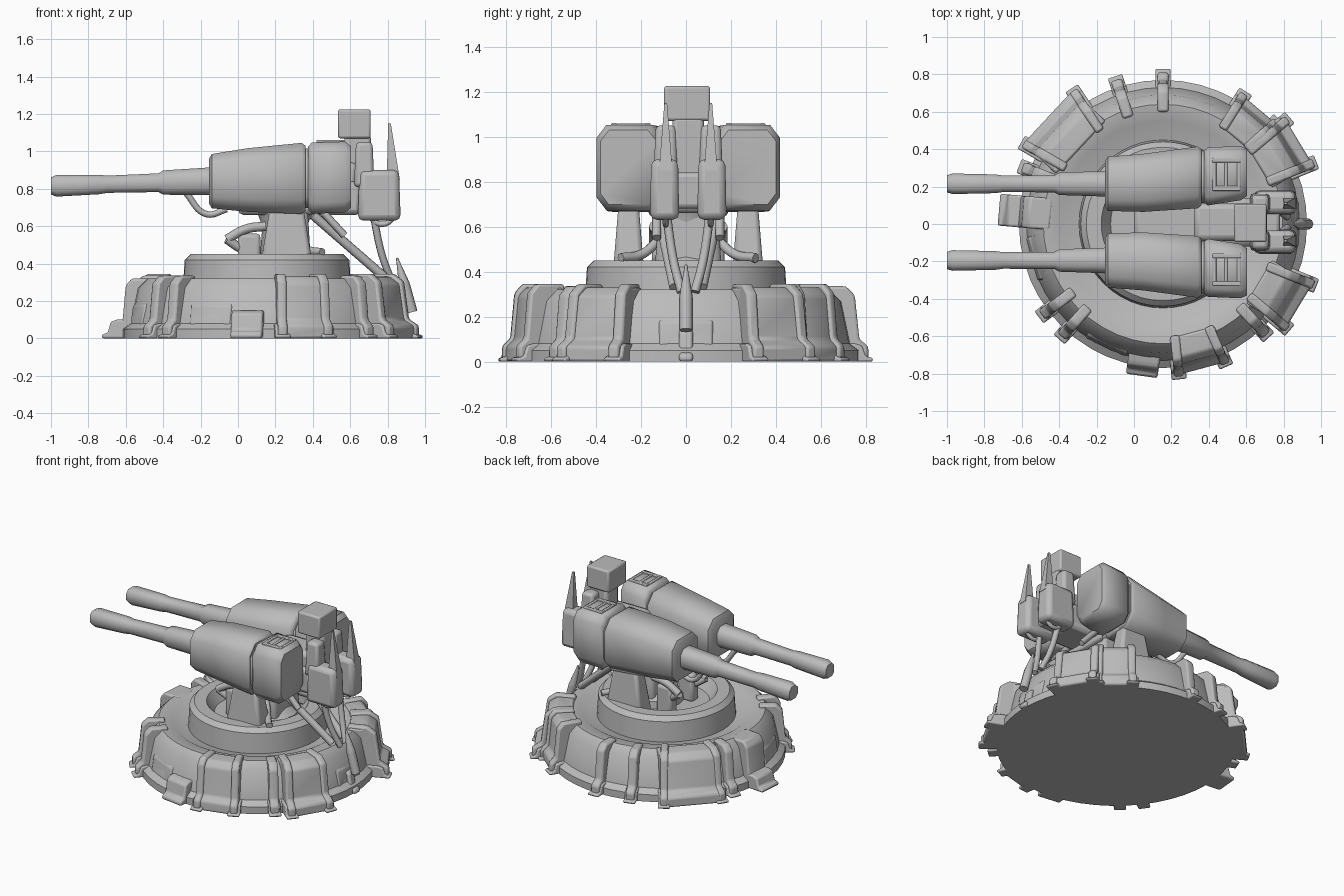
import bpy, bmesh
from math import sin, cos, tan, pi, radians
from mathutils import Vector

default_cube = bpy.data.objects.get("Cube")
if default_cube:
    bpy.data.objects.remove(default_cube)

BASE_X = .155    # base axis
GUN_MID = .01    # mirror plane of the twin guns

grey = bpy.data.materials.new("plain grey")
grey.use_nodes = True
grey.diffuse_color = (.5, .5, .5, 1)
grey.node_tree.nodes["Principled BSDF"].inputs["Base Color"].default_value = grey.diffuse_color


def add_object(name, data):
    data.materials.append(grey)
    part = bpy.data.objects.new(name, data)
    bpy.context.collection.objects.link(part)
    return part


def loft(name, rings, bevel=0, sharp_angle=50):
    """Skin a list of equal rings of points and cap both ends."""
    bm = bmesh.new()
    loops = [[bm.verts.new(point) for point in ring] for ring in rings]
    for lower, upper in zip(loops, loops[1:]):
        for i in range(len(lower)):
            bm.faces.new((lower[i - 1], lower[i], upper[i], upper[i - 1]))
    bm.faces.new(loops[0])
    bm.faces.new(loops[-1])
    bmesh.ops.recalc_face_normals(bm, faces=bm.faces)
    mesh = bpy.data.meshes.new(name)
    bm.to_mesh(mesh)
    bm.free()
    part = add_object(name, mesh)
    if bevel:
        modifier = part.modifiers.new("rounded edges", "BEVEL")
        modifier.width, modifier.segments = bevel, 2
    bpy.ops.object.select_all(action="DESELECT")
    bpy.context.view_layer.objects.active = part
    part.select_set(True)
    bpy.ops.object.shade_smooth_by_angle(angle=radians(sharp_angle))


def lathe(name, profile, center_x, sides=48):
    turns = [2 * pi * i / sides for i in range(sides)]
    rings = [[(center_x + radius * cos(turn), radius * sin(turn), z) for turn in turns]
             for radius, z in profile]
    loft(name, rings, sharp_angle=35)


def box(name, center, size, bevel=.02, taper=1, lean=0):
    """Rounded box; taper shrinks the top and lean shifts it in x."""
    corners = ((-1, -1), (1, -1), (1, 1), (-1, 1))
    middle, half = Vector(center), Vector(size) / 2
    rings = []
    for side, scale, shift in ((-1, 1, 0), (1, taper, lean)):
        rings.append([middle + Vector((u * half.x * scale + shift, v * half.y * scale, side * half.z))
                      for u, v in corners])
    loft(name, rings, bevel)


def radial_block(name, degrees, width, reach, top, slope=.08):
    """Stepped block against the round wall; slope is how far its top leans in."""
    step, inner = top / 5, .6
    outline = [(inner, 0), (reach, 0), (reach, step), (reach - slope * .4, step * 1.5),
               (reach - slope * .6, top - step * .6), (reach - slope, top), (inner, top)]
    outward = Vector((cos(radians(degrees)), sin(radians(degrees)), 0))
    sideways = Vector((-outward.y, outward.x, 0)) * width / 2
    axis = Vector((BASE_X, 0, 0))
    rings = [[axis + outward * r + sideways * side + Vector((0, 0, z)) for r, z in outline]
             for side in (-1, 1)]
    loft(name, rings, bevel=.012)


def gun_part(name, side, sections, chamfer=.4):
    """Loft chamfered rectangles (x, half width, half height) along the gun axis."""
    rings = []
    for x, wide, high in sections:
        y = GUN_MID + side * (.205 + .1 * max(x, 0))
        z = .845 + .03 * x
        near, low = wide * (1 - chamfer), high * (1 - chamfer)
        outline = ((-near, -high), (near, -high), (wide, -low), (wide, low),
                   (near, high), (-near, high), (-wide, low), (-wide, -low))
        rings.append([(x, y + u, z + v) for u, v in outline])
    loft(name, rings)


def hose(name, start, end, radius, sag=.05, tip=1):
    """Smooth hose hanging between two points."""
    start, end = Vector(start), Vector(end)
    middle = (start + end) / 2 - Vector((0, 0, sag))
    curve = bpy.data.curves.new(name, "CURVE")
    curve.dimensions = "3D"
    curve.bevel_depth, curve.bevel_resolution, curve.use_fill_caps = radius, 2, True
    spline = curve.splines.new("BEZIER")
    spline.bezier_points.add(2)
    for point, place, scale in zip(spline.bezier_points, (start, middle, end), (1, 1, tip)):
        point.co, point.radius = place, scale
        point.handle_left_type = point.handle_right_type = "AUTO"
    add_object(name, curve)


# Round base with flange and sloped wall, then the raised turntable ring
lathe("base", [(.77, 0), (.77, .05), (.73, .08), (.69, .27), (.64, .32), (.55, .31), (.5, .28)], BASE_X)
lathe("turntable_ring", [(.45, .27), (.44, .42), (.41, .45), (.33, .45), (.28, .37)], BASE_X)

# Wide armour blocks around the wall, each flanked by two footed ribs
for degrees, half_angle, reach in ((31, 9, .85), (50, 8, .8), (137, 13, .84), (285, 9, .8), (329, 9, .85)):
    slope = reach - .71
    radial_block("armour_block", degrees, 2 * reach * tan(radians(half_angle)), reach, .33, slope)
    for side in (-1, 1):
        edge = degrees + side * half_angle
        radial_block("armour_rib", edge, .05, reach + .02, .345, slope)
        radial_block("rib_foot", edge, .08, reach + .035, .08)

# Single ribs between the blocks
for degrees in (90, 108, 158, 217, 228, 313):
    radial_block("wall_rib", degrees, .06, .81, .335, slope=.1)
    radial_block("rib_foot", degrees, .08, .83, .08)

# Low boxes, front step and raised wall panels
radial_block("low_box", degrees=262, width=.17, reach=.82, top=.15)
radial_block("rear_low_box", degrees=0, width=.06, reach=.79, top=.15)
radial_block("front_step", degrees=175, width=.17, reach=.88, top=.1)
radial_block("front_block", degrees=175, width=.17, reach=.8, top=.32)
for degrees in (0, 195, 245):
    radial_block("wall_panel", degrees, width=.24, reach=.76, top=.2)

# Central column with its machinery, and the cradle between the guns
lathe("column", [(.2, .35), (.19, .42), (.13, .47), (.12, .6), (.15, .68)], center_x=.25, sides=16)
box("column_housing", center=(.27, GUN_MID, .55), size=(.24, .3, .3), bevel=.03, taper=.85)
box("cradle", center=(.33, GUN_MID, .75), size=(.66, .26, .18), bevel=.03)
box("cradle_rear", center=(.48, GUN_MID, .87), size=(.32, .2, .14), bevel=.03)

for side, label in ((1, "left_"), (-1, "right_")):
    def across(offset):
        return GUN_MID + side * offset

    # Yoke arms and braces
    box(label + "yoke_arm", (.26, across(.265), .54), (.28, .14, .3), taper=.65)
    box(label + "column_brace", (.06, across(.12), .46), (.12, .08, .2))

    # Gun body, neck, housing and stepped barrel
    gun_part(label + "gun_body", side, [(-.155, .12, .12), (-.14, .145, .145), (.05, .155, .17),
                                        (.34, .165, .19), (.36, .15, .175)])
    gun_part(label + "gun_neck", side, [(.33, .14, .16), (.42, .14, .16)])
    gun_part(label + "gun_housing", side, [(.375, .14, .17), (.395, .155, .19),
                                           (.57, .145, .19), (.605, .125, .165)], chamfer=.3)
    gun_part(label + "barrel", side, [(-.1, .07, .075), (-.4, .06, .065), (-.425, .046, .05),
                                      (-.7, .044, .046), (-.74, .05, .052), (-.97, .055, .058),
                                      (-1, .046, .046)], chamfer=.5)

    # Slatted hatch on the housing
    for edge in (-.075, .075):
        box(label + "hatch_side", (.495, across(.255) + edge, 1.045), (.15, .025, .03), bevel=.005)
    for x in (.43, .49, .56):
        box(label + "hatch_slat", (x, across(.255), 1.045), (.02, .15, .025), bevel=.005)

    # Rear power pack with its tower and antenna
    box(label + "power_pack", (.755, across(.105), .765), (.23, .13, .27), bevel=.03, taper=.92)
    box(label + "pack_tower", (.675, across(.1), .93), (.11, .11, .24), taper=.8)
    box(label + "antenna", (.83, across(.1), 1), (.07, .06, .3), bevel=0, taper=.2, lean=-.02)

    # Hoses and loops
    hose("rear_hose", (.72, across(.1), .68), (.82, across(.03), .31), radius=.02)
    hose("pack_loop", (.86, across(.1), .67), (.68, across(.1), .67), radius=.014, sag=.06)
    hose("slanted_hose", (.4, across(.13), .66), (.78, across(.06), .33), radius=.025, sag=0)
    hose("short_hose", (.45, across(.14), .68), (.57, across(.14), .55), radius=.02, sag=0)
    hose("barrel_loop", (-.28, across(.17), .78), (-.06, across(.15), .69), radius=.017, sag=.07)
    hose("column_loop", (-.06, across(.15), .53), (.15, across(.15), .6), radius=.025, sag=-.02)
    hose("column_loop", (-.06, across(.15), .53), (.12, across(.1), .46), radius=.025, sag=.02)
    hose("floor_hose", (.3, across(.12), .55), (.45, across(.3), .46), radius=.022, sag=.03)

# Sensor head on its neck, and the bridge between the packs
box("sensor_neck", center=(.64, GUN_MID, .9), size=(.14, .14, .38))
box("sensor_head", center=(.622, .005, 1.147), size=(.175, .205, .155), bevel=.012)
box("pack_bridge", center=(.7, GUN_MID, .76), size=(.16, .22, .16))

# Rear hook hanging over the wall
hose("rear_hook", (.93, 0, .14), (.85, 0, .43), radius=.03, sag=0, tip=.2)
